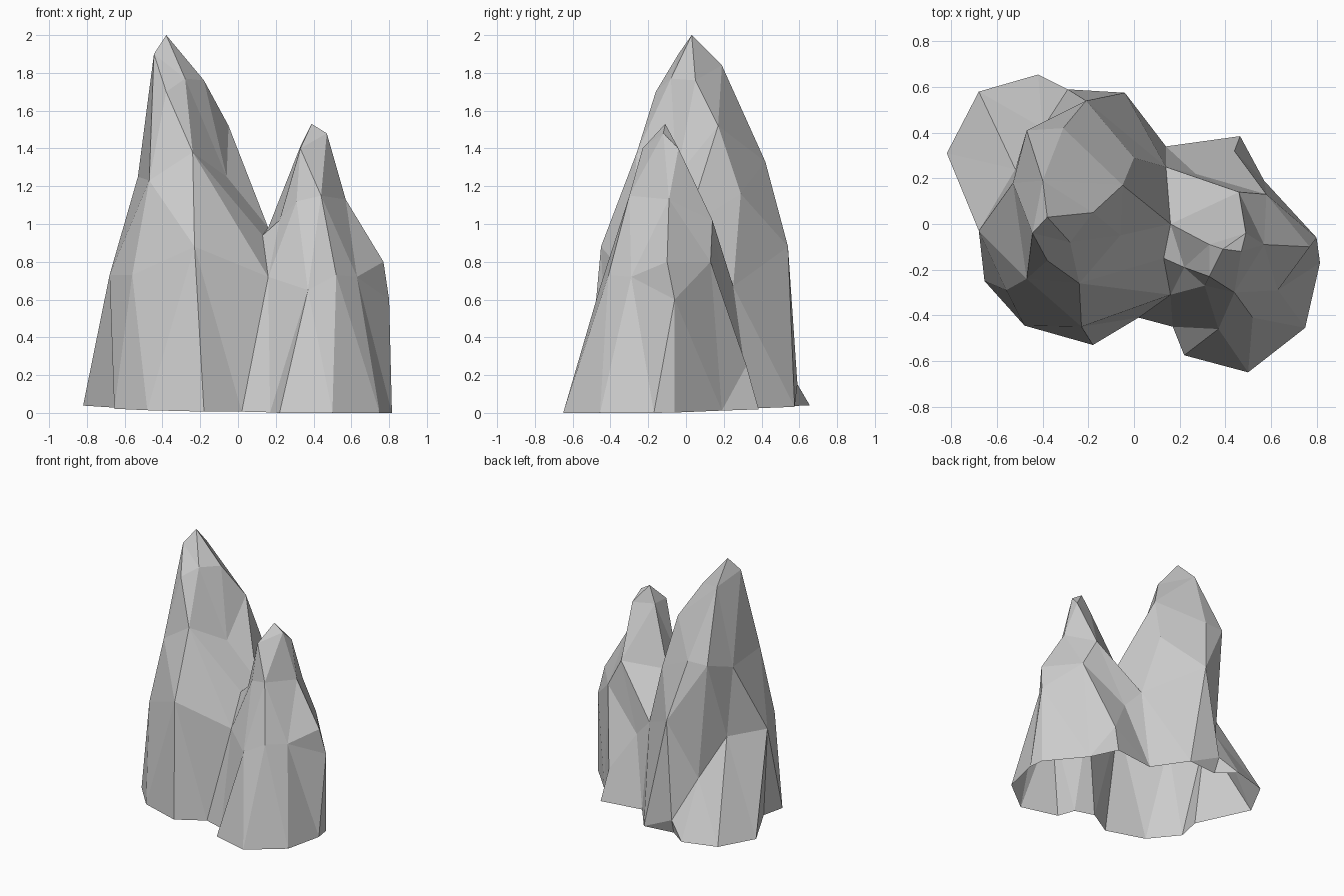
import bpy
import bmesh
from mathutils import Vector

default_cube = bpy.data.objects.get("Cube")
if default_cube:
    bpy.data.objects.remove(default_cube, do_unlink=True)

# One stone grey for the whole formation
stone = bpy.data.materials.new("stone_grey")
stone.use_nodes = True
grey = (.6, .6, .6, 1)
stone.diffuse_color = grey
stone.node_tree.nodes["Principled BSDF"].inputs["Base Color"].default_value = grey


def on_ground(x, y):
    """Foot points sit on a gently tilted ground plane."""
    return (x, y, max(0, .017 - .017 * x + .025 * y))


# Valley line shared by both spires, from front foot over the saddle to back foot
valley = [on_ground(.02, -.41), (.16, -.31, .72), (.13, -.15, .94),
          (.16, 0, .98), (.14, .25, .67), on_ground(.14, .34)]

# Tall spire: foot outline, then facet corners from low to high
tall_foot = [(-.04, .575), (-.28, .55), (-.42, .655), (-.68, .58), (-.82, .31),
             (-.62, -.07), (-.655, -.25), (-.48, -.445), (-.18, -.53)]
tall_corners = [
    (-.29, .59, .15), (-.4, .42, .44), (-.52, .24, .73), (-.68, -.03, .73),
    (-.56, -.29, .73), (-.23, -.45, .88), (-.21, .54, .88), (0, .29, 1.16),
    (-.06, -.05, 1.25), (-.47, -.24, 1.23), (-.53, .18, 1.25), (-.47, .41, 1.33),
    (-.31, .42, 1.33), (-.24, -.26, 1.38), (-.05, .17, 1.52), (-.38, -.16, 1.7),
    (-.18, .05, 1.76), (-.28, -.08, 1.77), (-.4, .19, 1.84), (-.445, -.04, 1.9),
    (-.38, .03, 2)]

# Short spire
short_foot = [(.17, -.45), (.22, -.575), (.5, -.65), (.75, -.455),
              (.815, -.17), (.8, -.06), (.57, .19), (.465, .385)]
short_corners = [
    (.44, .32, .25), (.27, .22, .53), (.8, -.06, .6), (.37, -.46, .65),
    (.63, -.29, .72), (.52, -.41, .73), (.58, .13, .8), (.77, -.1, .8),
    (.46, .14, 1.02), (.22, -.19, 1.02), (.31, -.27, 1.12), (.57, -.09, 1.13),
    (.44, -.3, 1.15), (.33, -.09, 1.41), (.33, -.23, 1.4), (.49, -.04, 1.4),
    (.47, -.12, 1.48), (.39, -.11, 1.53)]


def add_spire(target, foot, corners, centre):
    """Facet the corners by wrapping them on a sphere, then restore the shape."""
    points = [Vector(p) for p in valley + [on_ground(*f) for f in foot] + corners]
    seam = set(range(len(valley)))
    feet = set(range(len(valley), len(valley) + len(foot))) | {0, len(valley) - 1}
    wrap = bmesh.new()
    for index, point in enumerate(points):
        direction = point - centre
        # All feet share one latitude, so the outline may have notches
        if index in feet:
            direction.z = -.75 * direction.xy.length
        else:
            direction.z *= .5
        wrap.verts.new(direction.normalized())
    wrap.verts.index_update()
    bmesh.ops.convex_hull(wrap, input=list(wrap.verts))
    wrap.verts.ensure_lookup_table()
    for vert, point in zip(wrap.verts, points):
        vert.co = point
    # Leave the underside and the shared valley wall open
    for face in list(wrap.faces):
        ring = {vert.index for vert in face.verts}
        if ring <= feet or ring <= seam:
            wrap.faces.remove(face)
    part = bpy.data.meshes.new("spire_part")
    wrap.to_mesh(part)
    wrap.free()
    target.from_mesh(part)
    bpy.data.meshes.remove(part)


# Weld both spires along the valley into one flat-shaded shell
shell = bmesh.new()
add_spire(shell, tall_foot, tall_corners, Vector((-.32, .08, .75)))
add_spire(shell, short_foot, short_corners, Vector((.43, -.12, .6)))
bmesh.ops.remove_doubles(shell, verts=list(shell.verts), dist=.001)
loose = [edge for edge in shell.edges if not edge.link_faces]
bmesh.ops.delete(shell, geom=loose, context="EDGES")
mesh = bpy.data.meshes.new("rock_spires")
shell.to_mesh(mesh)
shell.free()
mesh.materials.append(stone)
rock = bpy.data.objects.new("rock_spires", mesh)
bpy.context.collection.objects.link(rock)
